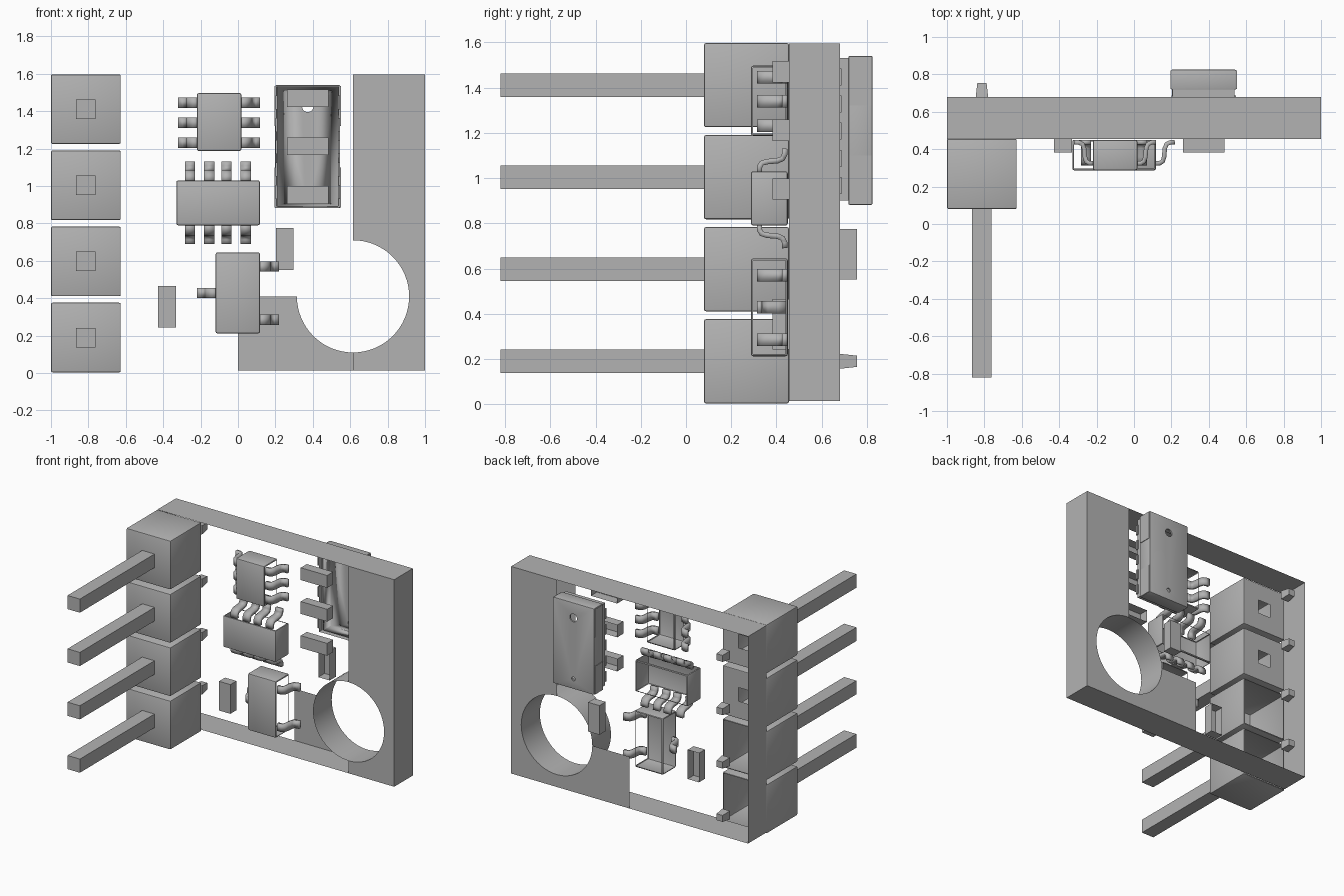
import bpy, bmesh, math
from mathutils import Vector

if "Cube" in bpy.data.objects:
    bpy.data.objects.remove(bpy.data.objects["Cube"], do_unlink=True)

grey = bpy.data.materials.new("plain grey")
grey.use_nodes = True
COLOUR = (0.45, 0.45, 0.45, 1)
grey.diffuse_color = COLOUR
grey.node_tree.nodes["Principled BSDF"].inputs["Base Color"].default_value = COLOUR

FRONT, BACK = Vector((0, -1, 0)), Vector((0, 1, 0))
SIDES = [Vector((1, 0, 0)), Vector((-1, 0, 0))]
ENDS = [Vector((0, 0, 1)), Vector((0, 0, -1))]


def finish(name, bm, smooth=False):
    mesh = bpy.data.meshes.new(name)
    bm.to_mesh(mesh)
    bm.free()
    mesh.materials.append(grey)
    obj = bpy.data.objects.new(name, mesh)
    bpy.context.collection.objects.link(obj)
    if smooth:
        bpy.ops.object.select_all(action='DESELECT')
        obj.select_set(True)
        bpy.context.view_layer.objects.active = obj
        bpy.ops.object.shade_smooth_by_angle(angle=math.radians(40))
    return obj


def shell(name, xs, ys, zs, missing=(), bevel=0.0):
    """Box between the given limits, with the faces looking in some directions left out."""
    bm = bmesh.new()
    bmesh.ops.create_cube(bm, size=1)
    for v in bm.verts:
        v.co = [lim[0] if c < 0 else lim[1] for c, lim in zip(v.co, (xs, ys, zs))]
    if bevel:
        bmesh.ops.bevel(bm, geom=bm.edges[:], offset=bevel, segments=2,
                        profile=0.5, affect='EDGES')
    bm.normal_update()
    gone = [f for f in bm.faces if any(f.normal.dot(d) > 0.99 for d in missing)]
    bmesh.ops.delete(bm, geom=gone, context='FACES')
    return finish(name, bm, bevel > 0)


def polygons(name, loops, smooth=False):
    bm = bmesh.new()
    for loop in loops:
        bm.faces.new([bm.verts.new(p) for p in loop])
    bmesh.ops.remove_doubles(bm, verts=bm.verts[:], dist=0.0001)
    return finish(name, bm, smooth)


# Board: edge walls, partial front and back skins, and the hole lining
Y0, Y1, Z0, Z1 = 0.455, 0.68, 0.015, 1.595
shell("board_edge", (-1, 1), (Y0, Y1), (Z0, Z1), [FRONT, BACK])
CX, CZ, R, STEPS = 0.615, 0.41, 0.3, 64


def arc(start, end, y):
    return [(CX + R * math.cos(2 * math.pi * i / STEPS), y,
             CZ + R * math.sin(2 * math.pi * i / STEPS)) for i in range(start, end + 1)]


def column(y):
    return [(CX, y, Z0), (1, y, Z0), (1, y, Z1), (CX, y, Z1)] + arc(-16, 16, y)[::-1]


polygons("board_front_skin", [column(Y0)])
corner = [(CX, Y1, Z0), (0, Y1, Z0), (0, Y1, CZ)] + arc(32, 48, Y1)
polygons("board_back_skin", [column(Y1)[::-1], corner])
near, far = arc(0, STEPS, Y0), arc(0, STEPS, Y1)
polygons("hole_lining", [(near[i], near[i + 1], far[i + 1], far[i])
                         for i in range(STEPS)], True)

# Header: four blocks with long front pins and short rear tails
PX, H = -0.813, 0.052
for i in range(4):
    cz = 0.19 + 0.407 * i
    shell("header_block", (-1, -0.627), (0.08, Y0), (cz - 0.186, cz + 0.186),
          [BACK], 0.008)
    shell("header_pin", (PX - H, PX + H), (-0.82, 0.085), (cz - H, cz + H), [BACK])
    tail = shell("pin_tail", (PX - 0.033, PX + 0.033), (Y1, 0.755),
                 (cz - 0.033, cz + 0.033))
    for v in tail.data.vertices:
        if v.co.y > 0.7:
            v.co.x = PX + (v.co.x - PX) * 0.75
            v.co.z = cz + (v.co.z - cz) * 0.75
    if i > 1:
        # Rear cover with a square opening
        ring = [[(PX + sx * s, Y0, cz + sz * s) for sx, sz in
                 ((-1, -1), (1, -1), (1, 1), (-1, 1))] for s in (0.18, H)]
        polygons("block_cover", [(ring[0][k], ring[1][k], ring[1][k - 1], ring[0][k - 1])
                                 for k in range(4)])


# Bent leads: a gull-wing strip running out from the body and down to the board
WING = [(-0.01, 0.325), (0.02, 0.325), (0.036, 0.335), (0.043, 0.36),
        (0.047, 0.405), (0.056, 0.427), (0.075, 0.436), (0.1, 0.437)]


def lead(root, along, direction, vertical, width=0.055):
    bm = bmesh.new()
    rows = []
    for out, y in WING:
        a = root + direction * out
        pair = [along - width / 2, along + width / 2]
        rows.append([bm.verts.new((s, y, a) if vertical else (a, y, s)) for s in pair])
    for p, q in zip(rows, rows[1:]):
        bm.faces.new((p[0], p[1], q[1], q[0]))
    obj = finish("chip_lead", bm, True)
    mod = obj.modifiers.new("thickness", 'SOLIDIFY')
    mod.thickness, mod.offset = 0.024, 0


# Front chips, hollow behind and open where the leads come out
CY = (0.287, 0.45)
shell("six_lead_chip", (-0.22, 0.018), CY, (1.187, 1.497), [BACK] + SIDES, 0.01)
for z in (1.232, 1.339, 1.446):
    lead(0.018, z, 1, False)
    lead(-0.22, z, -1, False)

shell("eight_lead_chip", (-0.33, 0.117), CY, (0.79, 1.03), [BACK] + ENDS, 0.01)
for x in (-0.257, -0.153, -0.061, 0.042):
    lead(1.03, x, 1, True)
    lead(0.79, x, -1, True)

shell("three_lead_chip", (-0.12, 0.118), CY, (0.212, 0.645), [BACK] + SIDES, 0.01)
for z in (0.285, 0.57):
    lead(0.118, z, 1, False)
lead(-0.12, 0.428, -1, False)

# Small rectangular components
for z in (0.952, 1.212, 1.47):
    shell("front_resistor", (0.262, 0.485), (0.382, Y0), (z - 0.047, z + 0.047), [BACK])
shell("front_capacitor", (-0.428, -0.332), (0.382, Y0), (0.243, 0.466), [BACK])
shell("rear_capacitor", (0.202, 0.297), (Y1, 0.755), (0.552, 0.775), [FRONT])

# Rear module: hollow tray with two round openings, end cheeks, skirt and contacts
tray = shell("rear_module", (0.199, 0.546), (0.718, 0.825), (0.882, 1.54), [FRONT], 0.006)
mod = tray.modifiers.new("walls", 'SOLIDIFY')
mod.thickness, mod.offset = 0.012, -1
for z, r in ((1.425, 0.03), (0.96, 0.015)):
    bpy.ops.mesh.primitive_cylinder_add(vertices=24, radius=r, depth=0.1,
                                        location=(0.373, 0.825, z),
                                        rotation=(math.pi / 2, 0, 0))
    cutter = bpy.context.object
    cutter.name = "opening_cutter"
    cutter.data.materials.append(grey)
    cutter.hide_render = True
    cutter.hide_set(True)
    cut = tray.modifiers.new("opening", 'BOOLEAN')
    cut.operation, cut.object, cut.solver = 'DIFFERENCE', cutter, 'EXACT'

shell("module_skirt", (0.207, 0.538), (Y1, 0.72), (0.9, 1.53), [FRONT, BACK])
for x in (0.195, 0.543):
    for z in (0.885, 1.32):
        shell("module_cheek", (x, x + 0.007), (0.722, 0.82), (z, z + 0.215))
for x in (0.2, 0.535):
    for i in range(5):
        z = 0.93 + 0.12 * i
        shell("module_contact", (x, x + 0.01), (0.67, 0.688), (z, z + 0.075))
